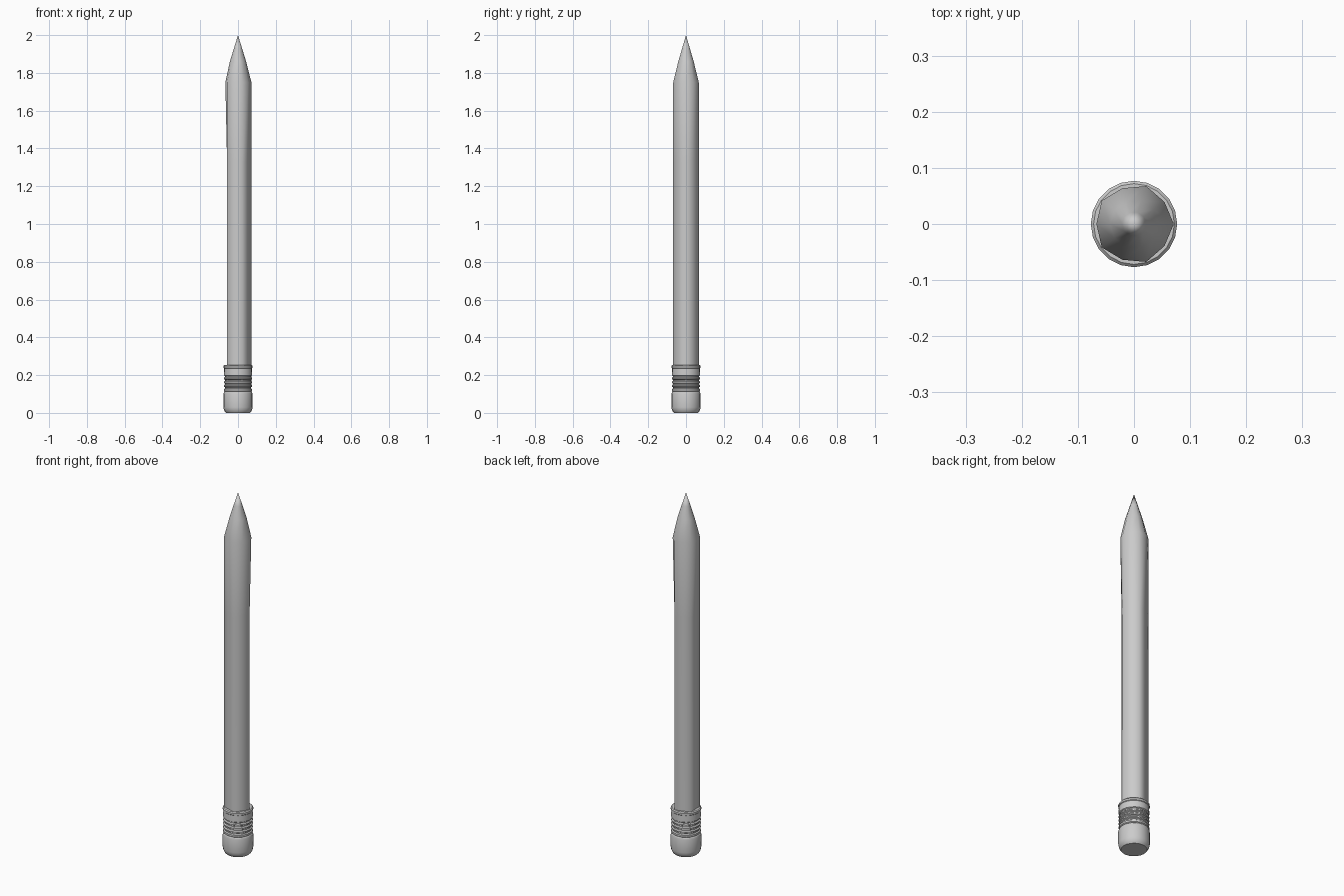
import bpy, bmesh, math

if "Cube" in bpy.data.objects:
    bpy.data.objects.remove(bpy.data.objects["Cube"])

def ring(bm, n, z, r, r_mid=None):
    """Ring of n points; odd points may use a second radius."""
    out = []
    for i in range(n):
        a = 2 * math.pi * i / n
        q = r_mid if (r_mid is not None and i % 2) else r
        out.append(bm.verts.new((q * math.cos(a), q * math.sin(a), z)))
    return out

def loft(name, n, rows, apex=None, angle=30):
    bm = bmesh.new()
    rings = [ring(bm, n, *row) for row in rows]
    for a, b in zip(rings, rings[1:]):
        for i in range(n):
            j = (i + 1) % n
            bm.faces.new((a[i], a[j], b[j], b[i]))
    bm.faces.new(rings[0][::-1])
    if apex is None:
        bm.faces.new(rings[-1])
    else:
        tip = bm.verts.new((0, 0, apex))
        for i in range(n):
            bm.faces.new((rings[-1][i], rings[-1][(i + 1) % n], tip))
    bmesh.ops.recalc_face_normals(bm, faces=bm.faces)
    me = bpy.data.meshes.new(name)
    bm.to_mesh(me)
    bm.free()
    ob = bpy.data.objects.new(name, me)
    bpy.context.collection.objects.link(ob)
    bpy.context.view_layer.objects.active = ob
    ob.select_set(True)
    bpy.ops.object.shade_smooth_by_angle(angle=math.radians(angle))
    ob.select_set(False)
    return ob

# Five-sided shaft swelling to a rounder section below the sharpened tip
R = 0.071
F = R * math.cos(math.pi / 5)
loft("pencil_shaft", 10, [
    (0.15, R, F), (1.33, R, F + 0.0005), (1.75, R, 0.067),
    (1.86, 0.043, 0.043), (1.93, 0.0215, 0.0215)], apex=2.0, angle=80)

# Ribbed metal ferrule
rows = [(0.112, 0.070), (0.116, 0.075), (0.126, 0.075)]
for k in range(4):
    z = 0.13 + k * 0.02
    rows += [(z, 0.069), (z + 0.005, 0.069), (z + 0.009, 0.075), (z + 0.015, 0.075)]
rows += [(0.235, 0.074), (0.238, 0.077), (0.248, 0.077), (0.253, 0.072)]
loft("ferrule", 20, rows)

# Eraser with rounded bottom edge
loft("eraser", 20, [(0.0, 0.064), (0.006, 0.069), (0.018, 0.075), (0.03, 0.077),
                    (0.10, 0.077), (0.109, 0.074), (0.114, 0.068)])
